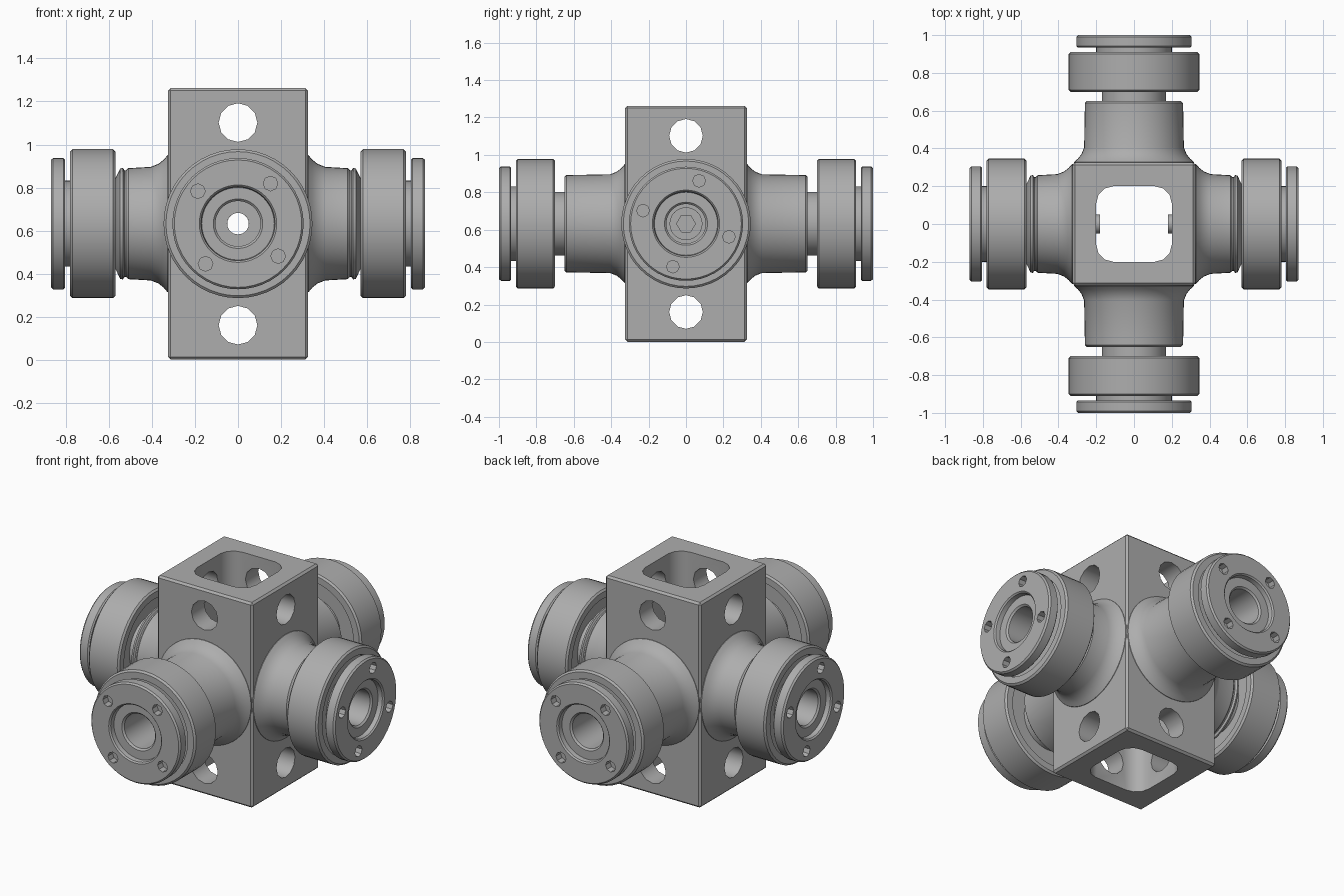
import bpy, bmesh, math
from mathutils import Matrix, Vector

if "Cube" in bpy.data.objects:
    bpy.data.objects.remove(bpy.data.objects["Cube"])

MID = 0.632          # height of the arm axes
TOP = 1.262          # height of the block
SEGS = 48

steel = bpy.data.materials.new("grey steel")
steel.use_nodes = True
GREY = (0.42, 0.42, 0.42, 1)
steel.diffuse_color = GREY
steel.node_tree.nodes["Principled BSDF"].inputs["Base Color"].default_value = GREY


def make(name, bm):
    bmesh.ops.recalc_face_normals(bm, faces=bm.faces)
    mesh = bpy.data.meshes.new(name)
    bm.to_mesh(mesh)
    bm.free()
    mesh.materials.append(steel)
    obj = bpy.data.objects.new(name, mesh)
    bpy.context.scene.collection.objects.link(obj)
    return obj


def lathe(name, profile, shift=0.0):
    """Revolve a closed (distance, radius) outline about the x axis."""
    bm = bmesh.new()
    rings = []
    for i in range(SEGS):
        a = 2 * math.pi * i / SEGS
        rings.append([bm.verts.new((d + shift, r * math.cos(a), r * math.sin(a)))
                      for d, r in profile])
    n = len(profile)
    for i in range(SEGS):
        p, q = rings[i], rings[(i + 1) % SEGS]
        for j in range(n):
            k = (j + 1) % n
            bm.faces.new((p[j], p[k], q[k], q[j]))
    return make(name, bm)


def rod(name, axis, radius, start, end, centre=(0, 0, 0), sides=12):
    """Cylinder along an axis between two distances from centre."""
    bm = bmesh.new()
    turn = Vector((0, 0, 1)).rotation_difference(Vector(axis)).to_matrix().to_4x4()
    place = Matrix.Translation(Vector(centre) + Vector(axis) * (start + end) / 2)
    bmesh.ops.create_cone(bm, cap_ends=True, segments=sides, radius1=radius,
                          radius2=radius, depth=end - start, matrix=place @ turn)
    return make(name, bm)


def box(name, size, centre, bevel, segments, upright_only=False):
    bm = bmesh.new()
    bmesh.ops.create_cube(bm, size=1, matrix=Matrix.Translation(centre) @ Matrix.Diagonal((*size, 1)))
    edges = [e for e in bm.edges if not upright_only
             or abs(e.verts[0].co.z - e.verts[1].co.z) > 0.1]
    bmesh.ops.bevel(bm, geom=edges, offset=bevel, segments=segments,
                    profile=0.5, affect='EDGES')
    return make(name, bm)


def cut(obj, cutters):
    for c in cutters:
        mod = obj.modifiers.new("cut", 'BOOLEAN')
        mod.operation, mod.solver, mod.object = 'DIFFERENCE', 'EXACT', c
        bpy.context.view_layer.objects.active = obj
        bpy.ops.object.modifier_apply(modifier=mod.name)
        bpy.data.objects.remove(c)


def smooth(obj):
    bpy.ops.object.select_all(action='DESELECT')
    obj.select_set(True)
    bpy.context.view_layer.objects.active = obj
    bpy.ops.object.shade_smooth_by_angle(angle=math.radians(32))


# Central block with its rounded-square bore and cross holes
block = box("central_block", (0.65, 0.65, TOP), (0, 0, TOP / 2), 0.012, 1)
cutters = [box("bore_cutter", (0.4, 0.4, 2), (0, 0, TOP / 2), 0.09, 3, True)]
for z in (0.16, TOP - 0.16):
    for axis in ((1, 0, 0), (0, 1, 0)):
        cutters.append(rod("hole_cutter", axis, 0.09, -1, 1, (0, 0, z)))
cutters.append(rod("axle_cutter", (0, 1, 0), 0.05, -1, 1, (0, 0, MID), 24))
cutters.append(rod("bolt_cutter", (1, 0, 0), 0.05, -1, 1, (0, 0, MID), 24))
cut(block, cutters)
smooth(block)

# Outlines shared by all four arms, as (distance, radius)
FLARE = [(0.30, 0.05), (0.30, 0.322), (0.328, 0.318), (0.345, 0.298),
         (0.37, 0.278), (0.405, 0.264)]
LONG_BOSS = FLARE + [(0.64, 0.26), (0.65, 0.25), (0.65, 0.05)]
SHORT_BOSS = FLARE + [(0.51, 0.258), (0.52, 0.248), (0.528, 0.248), (0.535, 0.26),
                      (0.548, 0.256), (0.57, 0.21), (0.57, 0.05)]
ROLLER = [(0.70, 0.335), (0.71, 0.346), (0.90, 0.346), (0.91, 0.335), (0.91, 0.295),
          (0.87, 0.285), (0.87, 0.165), (0.75, 0.165), (0.75, 0.285), (0.70, 0.295)]
SPACER = [(0.86, 0.16), (0.86, 0.2), (0.945, 0.2), (0.945, 0.16)]
CAP = [(0.935, 0.165), (0.935, 0.298), (0.942, 0.305), (0.99, 0.305),
       (1.0, 0.296), (1.0, 0.18), (0.992, 0.172)]
AXLE = [(0.62, 0.105), (0.62, 0.17), (0.965, 0.17), (0.965, 0.115), (0.955, 0.105)]


def build_arm(boss, shift, screw_angle):
    floor = 0.5 + shift              # depth of the wide bore
    bore = [(floor, 0.05), (floor, 0.105)]
    end = boss[-1][0]
    parts = {"boss": lathe("boss", boss[:-1] + [(end, 0.105)] + bore[::-1]),
             "roller": lathe("roller", ROLLER, shift),
             "spacer": lathe("spacer", SPACER, shift),
             "axle": lathe("axle", AXLE, shift),
             "cap": lathe("cap", CAP, shift)}
    holes = []
    for i in range(4):
        a = math.radians(screw_angle + 90 * i)
        holes.append(rod("screw_cutter", (1, 0, 0), 0.034, 0.955 + shift, 1.1 + shift,
                         (0, 0.24 * math.cos(a), 0.24 * math.sin(a)), 8))
    cut(parts["cap"], holes)
    return parts


def place_pair(parts, sides):
    """Stand one part set on each of two opposite sides."""
    for part, obj in parts.items():
        smooth(obj)
        for i, (side, degrees) in enumerate(sides):
            o = obj if i == 0 else obj.copy()
            if i:
                bpy.context.scene.collection.objects.link(o)
            o.name = side + "_" + part
            o.location.z = MID
            o.rotation_euler.z = math.radians(degrees)


# Long arms front and back
place_pair(build_arm(LONG_BOSS, 0.0, 51), (("front", -90), ("back", 90)))

# Short arms left and right, each held by a socket bolt
short = build_arm(SHORT_BOSS, -0.13, 73)
head = rod("bolt_head", (1, 0, 0), 0.088, 0.36, 0.44, sides=24)
cut(head, [rod("socket_cutter", (1, 0, 0), 0.05, 0.40, 0.6, sides=6)])
short["bolt_head"] = head
short["bolt_shank"] = rod("bolt_shank", (1, 0, 0), 0.05, 0.18, 0.37, sides=24)
place_pair(short, (("left", 0), ("right", 180)))
